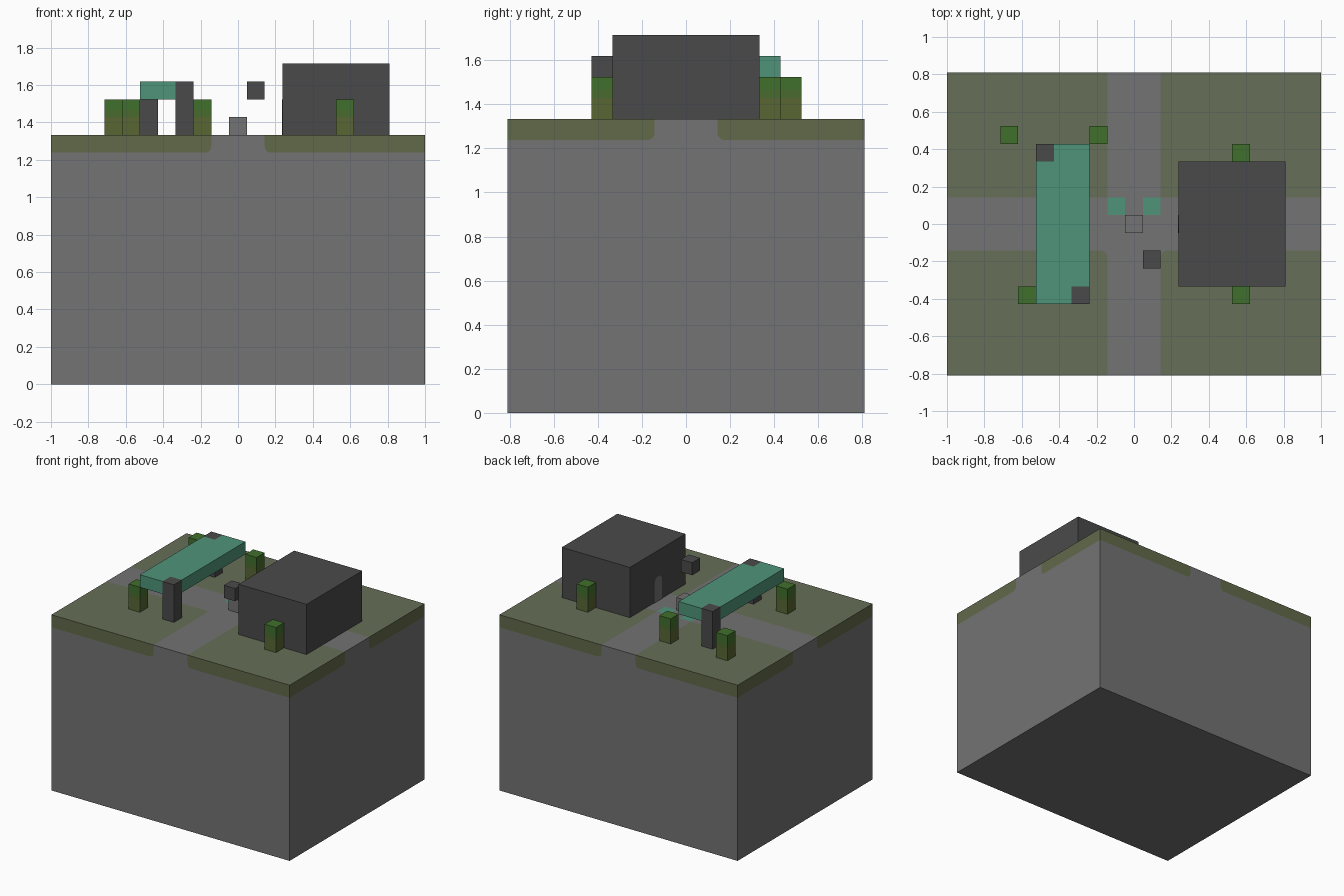
import bpy, bmesh, math
from mathutils import Vector

if "Cube" in bpy.data.objects:
    bpy.data.objects.remove(bpy.data.objects["Cube"], do_unlink=True)

U = 2 / 21          # one grid cell
GROUND = 14         # ground level in cells


def material(name, r, g, b):
    m = bpy.data.materials.new(name)
    m.use_nodes = True
    lin = [((c / 255 + 0.055) / 1.055) ** 2.4 for c in (r, g, b)]
    m.diffuse_color = (*lin, 1)
    m.node_tree.nodes["Principled BSDF"].inputs["Base Color"].default_value = (*lin, 1)
    return m


stone = material("stone grey", 115, 115, 115)
grass = material("grass top", 102, 110, 87)
turf = material("grass edge", 98, 106, 74)
dark = material("dark grey", 74, 74, 74)
teal = material("teal", 79, 148, 122)
leaf = material("leaf green", 65, 112, 44)
leaf_mid = material("leaf mid green", 74, 107, 46)
leaf_low = material("leaf olive", 88, 102, 51)


def finish(name, bm, mats):
    mesh = bpy.data.meshes.new(name)
    bm.to_mesh(mesh)
    bm.free()
    ob = bpy.data.objects.new(name, mesh)
    for m in mats:
        mesh.materials.append(m)
    bpy.context.collection.objects.link(ob)
    return ob


def box(name, low, high, mats):
    """Box between two corners given in cells."""
    bm = bmesh.new()
    bmesh.ops.create_cube(bm, size=1)
    low, high = Vector(low), Vector(high)
    for v in bm.verts:
        v.co = Vector((l + (h - l) * (c + 0.5)) * U for l, h, c in zip(low, high, v.co))
    return finish(name, bm, mats)


# Ground block: flat panels, each facing out from the block centre
block = bmesh.new()
STONE, GRASS, TURF, TEAL = range(4)


def panel(points, mat):
    f = block.faces.new([block.verts.new(Vector(p) * U) for p in points])
    f.normal_update()
    if f.normal.dot(f.calc_center_median() - Vector((0, 0, GROUND / 2 * U))) < 0:
        f.normal_flip()
    f.material_index = mat


def patch(o, u, v, mat, r=0):
    """Rectangle from corner o along u and v; corner o is rounded by r."""
    o, u, v = Vector(o), Vector(u), Vector(v)
    if not r:
        panel([o, o + u, o + u + v, o + v], mat)
        return
    a, b = u.normalized() * r, v.normalized() * r
    arc = [o + a + b - a * math.cos(t) - b * math.sin(t)
           for t in (i * math.pi / 12 for i in range(7))]
    panel([o + u, o + u + v, o + v] + arc, mat)
    panel([o] + arc[::-1], STONE)


R = 0.35
for sx in (-1, 1):
    for sy in (-1, 1):
        patch((1.5 * sx, 1.5 * sy, GROUND), (9 * sx, 0, 0), (0, 7 * sy, 0), GRASS, R if sy < 0 else 0)
        patch((1.5 * sx, 8.5 * sy, 13), (9 * sx, 0, 0), (0, 0, 1), TURF, R)
        patch((10.5 * sx, 1.5 * sy, 13), (0, 7 * sy, 0), (0, 0, 1), TURF, R)
for s in (-1, 1):
    # Walls, path ends and the arms of the crossing
    patch((-10.5, 8.5 * s, 0), (21, 0, 0), (0, 0, 13), STONE)
    patch((10.5 * s, -8.5, 0), (0, 17, 0), (0, 0, 13), STONE)
    patch((-1.5, 8.5 * s, 13), (3, 0, 0), (0, 0, 1), STONE)
    patch((10.5 * s, -1.5, 13), (0, 3, 0), (0, 0, 1), STONE)
    patch((-1.5, 1.5 * s, GROUND), (3, 0, 0), (0, 7 * s, 0), STONE)
    # Teal paving cells
    patch((0.5 * s, 0.5, GROUND), (s, 0, 0), (0, 1, 0), TEAL)
    patch((1.5 * s, 0.5, GROUND), (9 * s, 0, 0), (0, 1, 0), STONE)
patch((-0.5, 0.5, GROUND), (1, 0, 0), (0, 1, 0), STONE)
patch((-10.5, -1.5, GROUND), (21, 0, 0), (0, 2, 0), STONE)
patch((-10.5, -8.5, 0), (21, 0, 0), (0, 17, 0), STONE)
bmesh.ops.remove_doubles(block, verts=block.verts, dist=1e-5)
finish("ground_block", block, [stone, grass, turf, teal])

# Building with a thin arched door on its inner wall
box("building", (2.5, -3.5, GROUND), (8.5, 3.5, 18), [dark])
bm = bmesh.new()
outline = [(-0.5, 0), (0.5, 0)] + [
    (0.5 * math.cos(t), 1.5 + 0.5 * math.sin(t)) for t in (i * math.pi / 10 for i in range(11))]
door = bm.faces.new([bm.verts.new(Vector((2.5, y, GROUND + z)) * U) for y, z in outline])
new = bmesh.ops.extrude_face_region(bm, geom=[door])["geom"]
bmesh.ops.translate(bm, vec=(-0.004, 0, 0), verts=[g for g in new if isinstance(g, bmesh.types.BMVert)])
bmesh.ops.recalc_face_normals(bm, faces=bm.faces)
finish("arched_door", bm, [stone])

# Gate: a beam notched around two diagonal pillars
bm = bmesh.new()
beam = [(-4.5, 4.5), (-4.5, 3.5), (-5.5, 3.5), (-5.5, -4.5),
        (-3.5, -4.5), (-3.5, -3.5), (-2.5, -3.5), (-2.5, 4.5)]
face = bm.faces.new([bm.verts.new(Vector((x, y, 16)) * U) for x, y in beam])
new = bmesh.ops.extrude_face_region(bm, geom=[face])["geom"]
bmesh.ops.translate(bm, vec=(0, 0, U), verts=[g for g in new if isinstance(g, bmesh.types.BMVert)])
bmesh.ops.recalc_face_normals(bm, faces=bm.faces)
finish("gate_beam", bm, [teal])
box("gate_pillar_back", (-5.5, 3.5, GROUND), (-4.5, 4.5, 17), [dark])
box("gate_pillar_front", (-3.5, -4.5, GROUND), (-2.5, -3.5, 17), [dark])

# Centre stone and floating block
box("centre_stone", (-0.5, -0.5, GROUND), (0.5, 0.5, 15), [stone])
box("floating_block", (0.5, -2.5, 16), (1.5, -1.5, 17), [dark])

# Hedges, coloured in bands by height
for i, (x, y) in enumerate([(-7, 5), (-2, 5), (-6, -4), (6, 4), (6, -4)]):
    hedge = box(f"hedge_{i + 1}", (x - 0.5, y - 0.5, GROUND), (x + 0.5, y + 0.5, 16),
                [leaf_low, leaf_mid, leaf])
    bm = bmesh.new()
    bm.from_mesh(hedge.data)
    for level in (15, 15.4):
        bmesh.ops.bisect_plane(bm, geom=bm.verts[:] + bm.edges[:] + bm.faces[:],
                               plane_co=(0, 0, level * U), plane_no=(0, 0, 1))
    for f in bm.faces:
        z = f.calc_center_median().z / U
        f.material_index = 0 if z < 15 else 1 if z < 15.4 else 2
    bm.to_mesh(hedge.data)
    bm.free()
